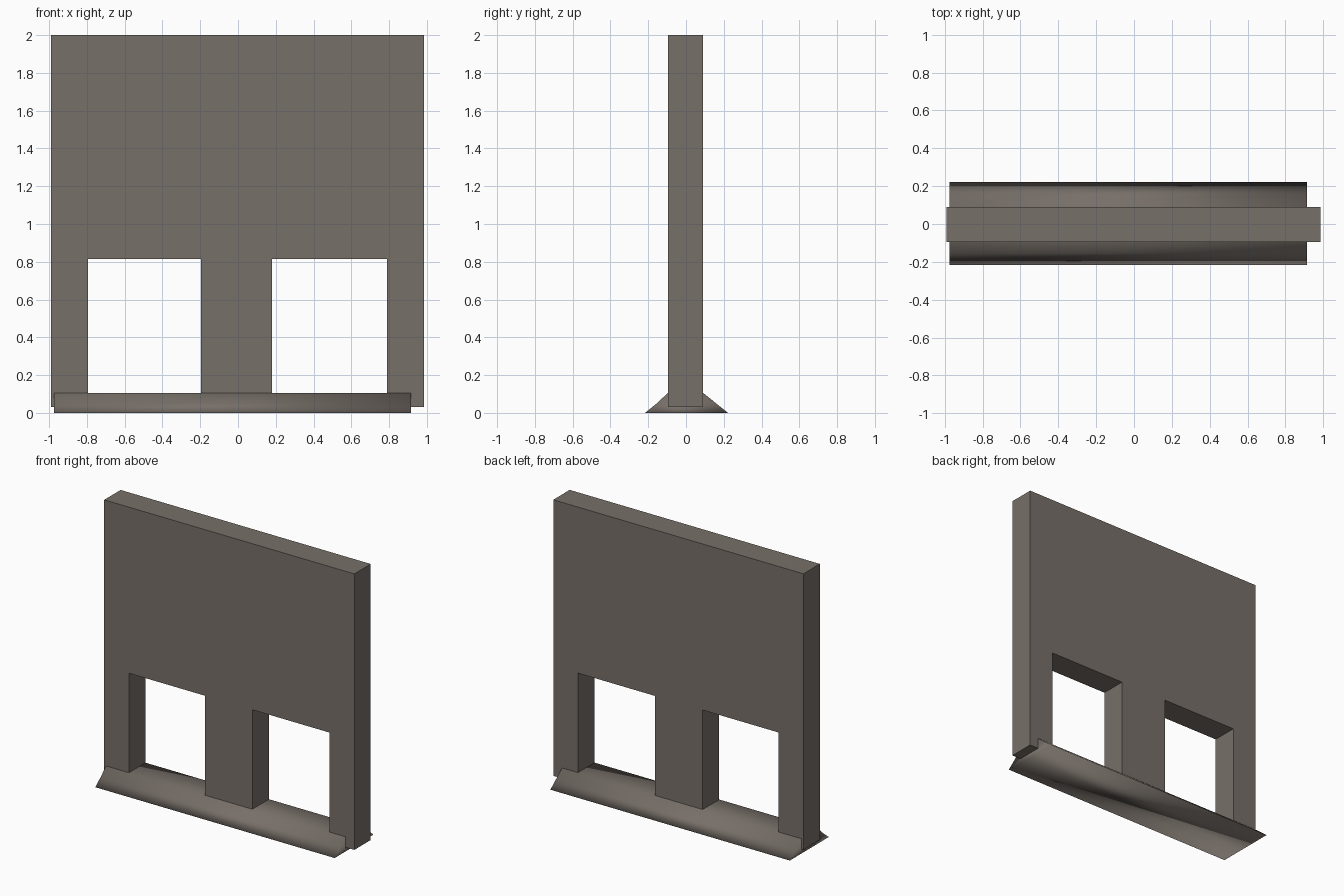
import bpy

if "Cube" in bpy.data.objects:
    bpy.data.objects.remove(bpy.data.objects["Cube"])

# One stone-brown colour for everything
stone = bpy.data.materials.new("grey_brown_stone")
stone.diffuse_color = (0.185, 0.16, 0.14, 1)
stone.use_nodes = True
stone.node_tree.nodes["Principled BSDF"].inputs["Base Color"].default_value = stone.diffuse_color


def prism(name, outline, to_3d, start, end, smooth=False):
    """Extrude a closed 2D outline between two positions."""
    n = len(outline)
    verts = [to_3d(a, b, start) for a, b in outline]
    verts += [to_3d(a, b, end) for a, b in outline]
    faces = [tuple(range(n)), tuple(range(2 * n - 1, n - 1, -1))]
    faces += [(i, i + n, (i + 1) % n + n, (i + 1) % n) for i in range(n)]
    mesh = bpy.data.meshes.new(name)
    mesh.from_pydata(verts, [], faces)
    mesh.materials.append(stone)
    obj = bpy.data.objects.new(name, mesh)
    bpy.context.collection.objects.link(obj)
    for p in mesh.polygons:
        p.use_smooth = smooth
    return obj


# Wall slab with two openings reaching down into the base
foot, head = 0.03, 0.815
wall_outline = [
    (-0.99, foot), (-0.795, foot), (-0.795, head), (-0.195, head),
    (-0.195, foot), (0.18, foot), (0.18, head), (0.79, head),
    (0.79, foot), (0.985, foot), (0.985, 2.0), (-0.99, 2.0),
]
prism("wall", wall_outline, lambda x, z, y: (x, y, z), -0.095, 0.09)

# Sloped base strip, softly shaded, a little shorter than the wall
base_outline = [
    (-0.217, 0), (0.222, 0), (0.16, 0.05), (0.092, 0.105),
    (-0.097, 0.105), (-0.155, 0.05),
]
prism("sloped_base", base_outline, lambda y, z, x: (x, y, z), 0.915, -0.975, smooth=True)
